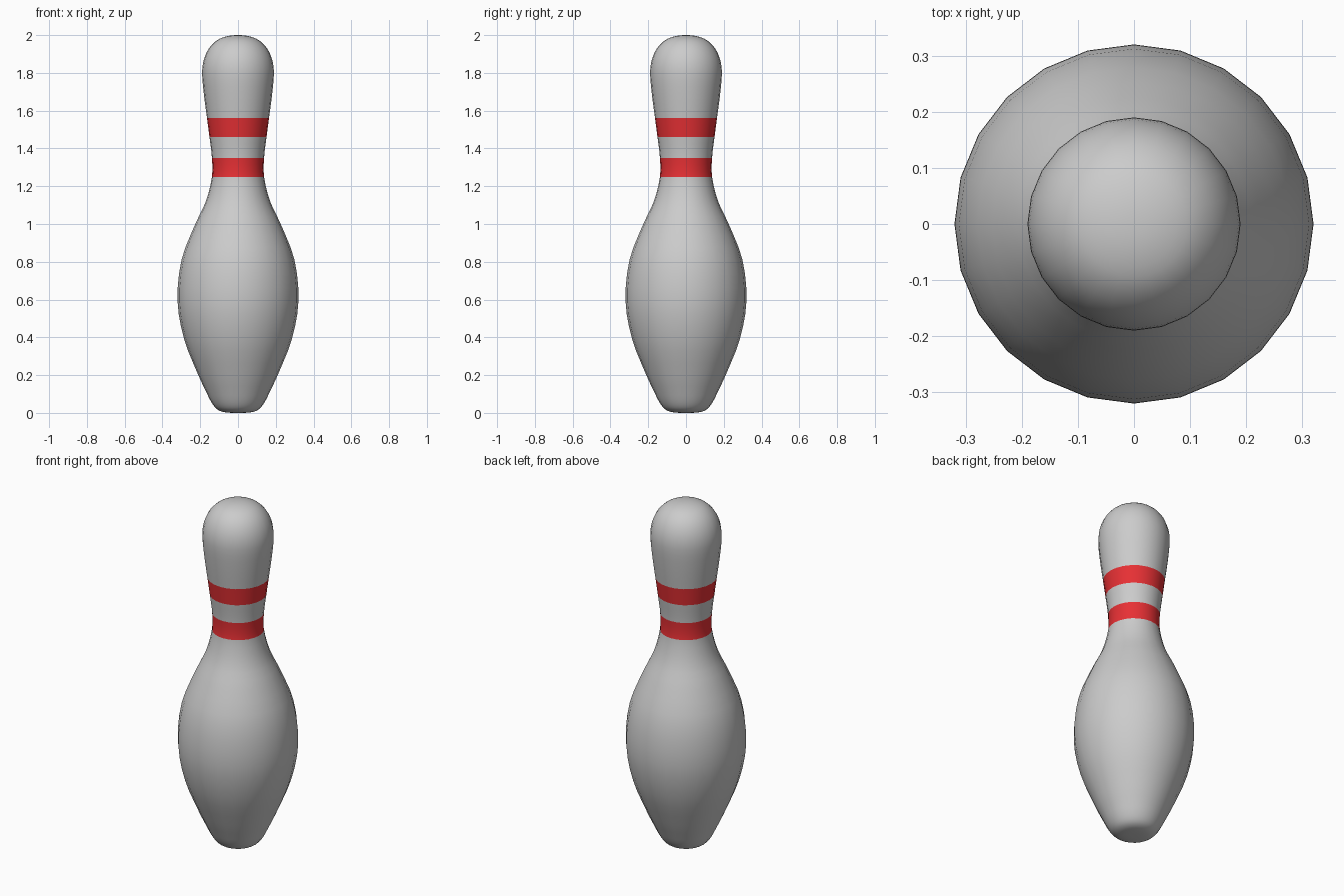
import bpy, bmesh, math
from mathutils import Vector

if "Cube" in bpy.data.objects:
    bpy.data.objects.remove(bpy.data.objects["Cube"])

SIDES = 24
BANDS = [(1.25, 1.35), (1.46, 1.56)]

# half profile (radius, height) from base to crown
KEYS = [(0, 0), (0.075, 0.004), (0.112, 0.02), (0.14, 0.055), (0.168, 0.11),
        (0.21, 0.20), (0.285, 0.39), (0.32, 0.59), (0.299, 0.81), (0.226, 1.0),
        (0.17, 1.12), (0.138, 1.25), (0.138, 1.35), (0.151, 1.46), (0.164, 1.56),
        (0.181, 1.69), (0.19, 1.80), (0.181, 1.87), (0.154, 1.93),
        (0.111, 1.973), (0.058, 1.994), (0, 2.0)]


def smooth_profile(keys, steps):
    """Chord-scaled Hermite curve through the key points."""
    p = [Vector(k) for k in keys]
    p = [Vector((-p[1].x, p[1].y))] + p + [Vector((-p[-2].x, p[-2].y))]
    out = []
    for i in range(1, len(p) - 2):
        a, b = p[i], p[i + 1]
        d0, d, d2 = (a - p[i-1]).length, (b - a).length, (p[i+2] - b).length
        ta = (b - p[i-1]) * d / (d0 + d)
        tb = (p[i+2] - a) * d / (d + d2)
        for s in range(steps):
            t = s / steps
            out.append(a * (2*t**3 - 3*t**2 + 1) + ta * (t**3 - 2*t**2 + t)
                       + b * (3*t**2 - 2*t**3) + tb * (t**3 - t**2))
    return out + [p[-2]]


# lathed body
bm = bmesh.new()
profile = smooth_profile(KEYS, 3)
rings = []
for r, z in profile[1:-1]:
    rings.append([bm.verts.new((r * math.cos(2 * math.pi * k / SIDES),
                                r * math.sin(2 * math.pi * k / SIDES), z))
                  for k in range(SIDES)])
base = bm.verts.new((0, 0, 0))
crown = bm.verts.new((0, 0, 2))
for k in range(SIDES):
    n = (k + 1) % SIDES
    bm.faces.new((base, rings[0][n], rings[0][k]))
    bm.faces.new((crown, rings[-1][k], rings[-1][n]))
    for lo, hi in zip(rings, rings[1:]):
        bm.faces.new((lo[k], lo[n], hi[n], hi[k]))

# red neck bands
for f in bm.faces:
    f.smooth = True
    z = f.calc_center_median().z
    f.material_index = int(any(a < z < b for a, b in BANDS))

mesh = bpy.data.meshes.new("bowling_pin")
bm.to_mesh(mesh)
bm.free()
red = bpy.data.materials.new("red_band")
red.diffuse_color = (0.8, 0.03, 0.035, 1)
red.use_nodes = True
red.node_tree.nodes["Principled BSDF"].inputs["Base Color"].default_value = red.diffuse_color
mesh.materials.append(None)
mesh.materials.append(red)
pin = bpy.data.objects.new("bowling_pin", mesh)
bpy.context.collection.objects.link(pin)
